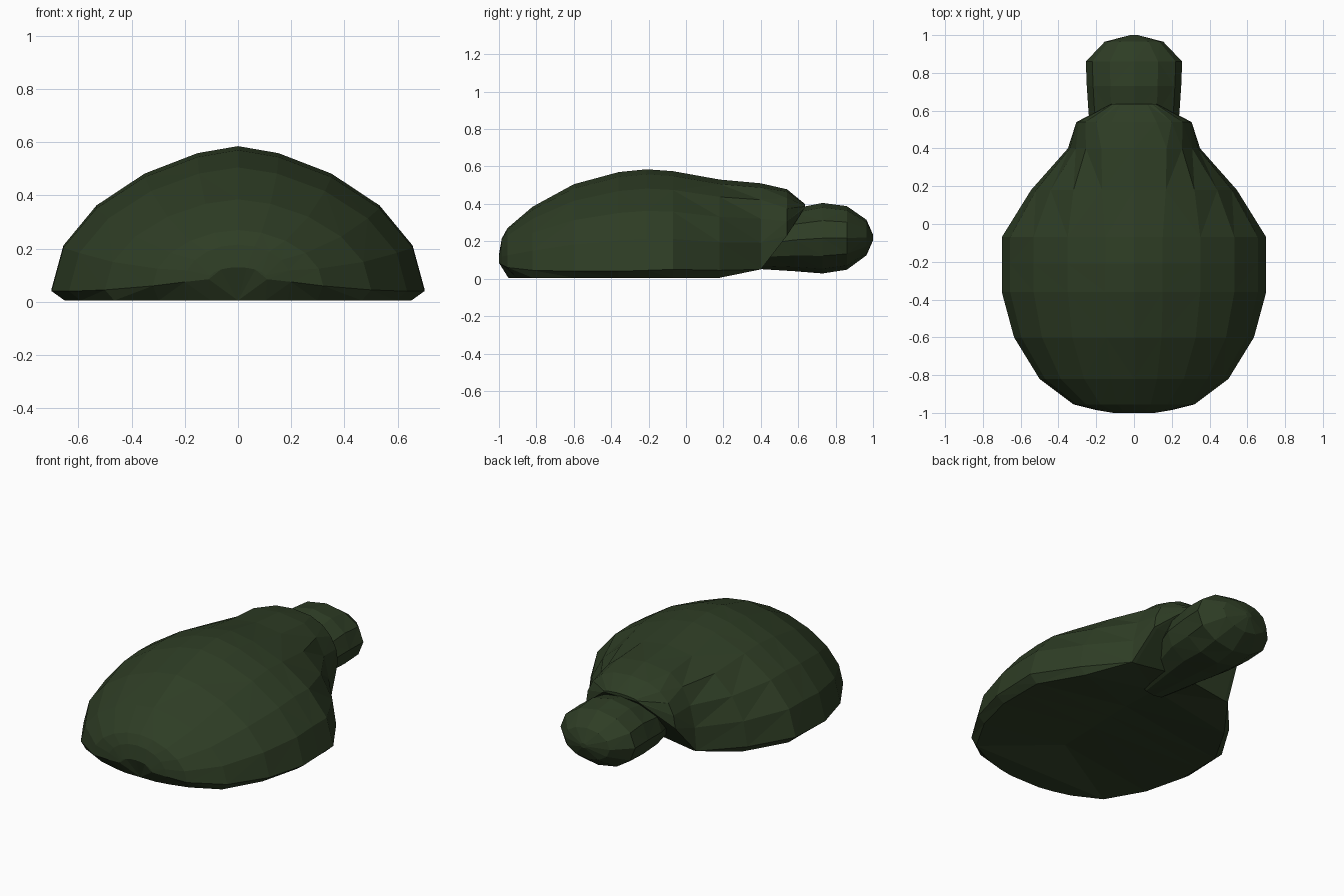
import bpy
import bmesh
from math import pi, cos, sin, copysign

cube = bpy.data.objects.get("Cube")
if cube:
    bpy.data.objects.remove(cube, do_unlink=True)

# One dark green for the whole body
green = bpy.data.materials.new("dark_green")
green.use_nodes = True
green.diffuse_color = (0.027, 0.046, 0.018, 1)
bsdf = green.node_tree.nodes["Principled BSDF"]
bsdf.inputs["Base Color"].default_value = green.diffuse_color
bsdf.inputs["Roughness"].default_value = 0.9


def loft(name, rings):
    """Skin closed rings of equal length, cap the ends, keep flat facets."""
    bm = bmesh.new()
    loops = [[bm.verts.new(p) for p in ring] for ring in rings]
    for a, b in zip(loops, loops[1:]):
        for i in range(len(a)):
            j = (i + 1) % len(a)
            bm.faces.new((a[i], a[j], b[j], b[i]))
    bm.faces.new(loops[0])
    bm.faces.new(loops[-1][::-1])
    bmesh.ops.recalc_face_normals(bm, faces=bm.faces)
    bmesh.ops.triangulate(bm, faces=bm.faces, quad_method='SHORT_EDGE')
    mesh = bpy.data.meshes.new(name)
    bm.to_mesh(mesh)
    bm.free()
    mesh.materials.append(green)
    obj = bpy.data.objects.new(name, mesh)
    bpy.context.collection.objects.link(obj)
    return obj


def dome_ring(y, width, base, top, slope, steps=10):
    """Arch over a bevelled rim with a shallow hollow underneath.

    A slope above one leans the sides in, below one squares the shoulders."""
    height = top - base
    ring = []
    for i in range(steps + 1):
        t = pi * i / steps
        x = copysign(abs(cos(t)) ** slope, cos(t))
        ring.append((width * x, y, base + height * sin(t)))
    bottom = 0.005 if y < 0.4 else base
    hollow = base + 0.1 * height if y > -0.8 else bottom
    inset = y + 0.05 if y < -0.9 else y
    for side, z in ((-0.93, bottom), (0, hollow), (0.93, bottom)):
        ring.append((side * width, inset, z))
    return ring


def oval_ring(y, width, low, high, sides=12):
    """Oval cross-section of the head and neck."""
    mid, half = (low + high) / 2, (high - low) / 2
    turns = [2 * pi * i / sides for i in range(sides)]
    return [(width * cos(t), y, mid + half * sin(t)) for t in turns]


# Domed shell, rear to hooded collar:
# y, half width, rim height, top height, side slope
shell_sections = [
    (-1, 0.11, 0.085, 0.13, 1),
    (-0.985, 0.2, 0.075, 0.215, 1),
    (-0.955, 0.32, 0.06, 0.27, 1.1),
    (-0.82, 0.5, 0.045, 0.385, 1.2),
    (-0.6, 0.635, 0.04, 0.505, 1.25),
    (-0.36, 0.7, 0.04, 0.57, 1.3),
    (-0.21, 0.7, 0.045, 0.585, 1.3),
    (-0.07, 0.7, 0.05, 0.575, 1.3),
    (0.18, 0.545, 0.045, 0.53, 1),
    (0.4, 0.35, 0.05, 0.51, 0.6),
    (0.54, 0.305, 0.23, 0.478, 0.8),
    (0.635, 0.12, 0.38, 0.4, 1),
]
loft("shell", [dome_ring(*s) for s in shell_sections])

# Rounded head narrowing to a neck under the shell: y, half width, low, high
head_sections = [
    (0.17, 0.11, 0.065, 0.2),
    (0.42, 0.19, 0.05, 0.32),
    (0.58, 0.24, 0.04, 0.375),
    (0.73, 0.25, 0.028, 0.405),
    (0.86, 0.255, 0.048, 0.388),
    (0.965, 0.155, 0.125, 0.315),
    (1, 0.02, 0.205, 0.235),
]
loft("head", [oval_ring(*s) for s in head_sections])
